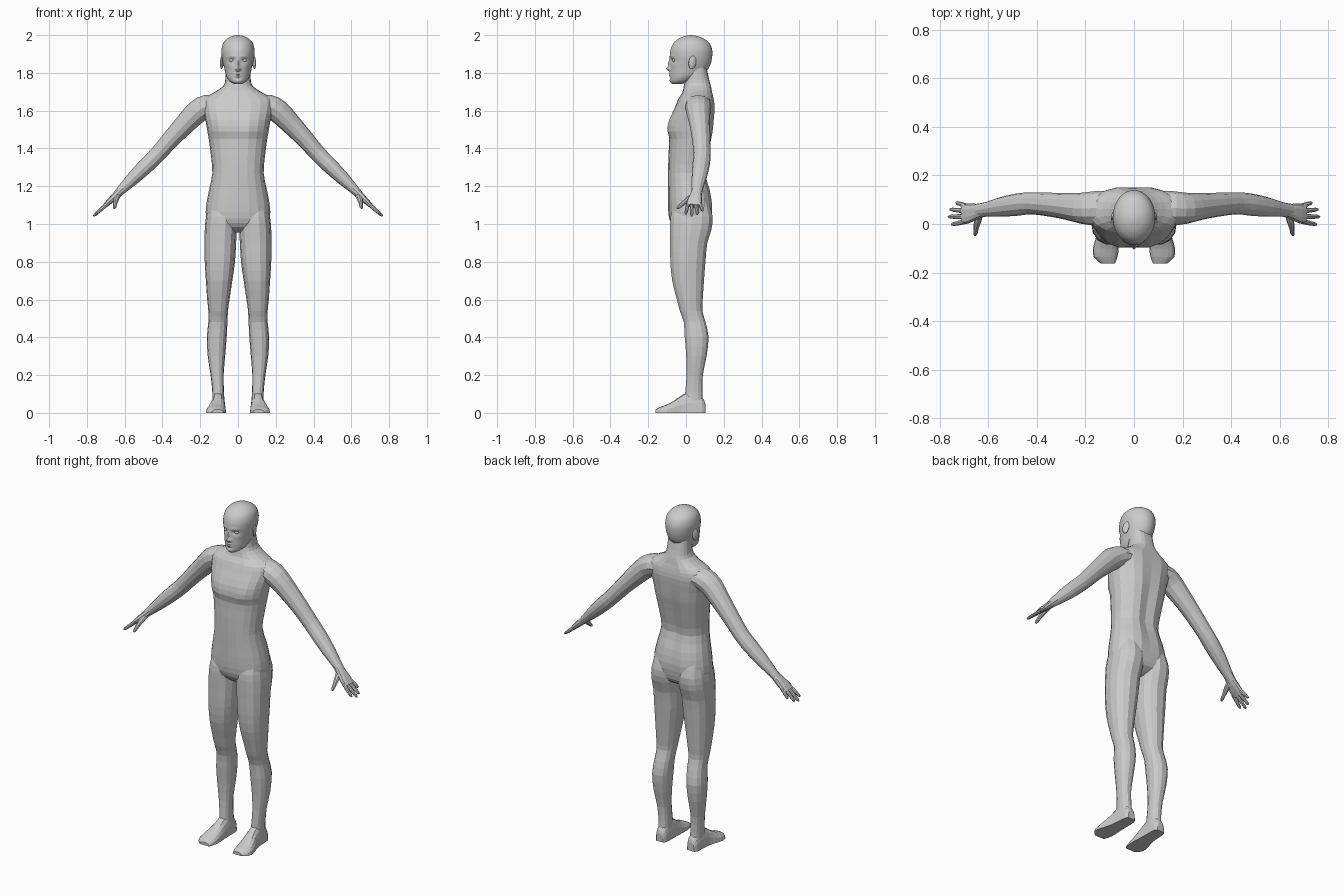
import bpy, bmesh
from math import sin, cos, pi, exp, copysign
from mathutils import Vector

if "Cube" in bpy.data.objects:
    bpy.data.objects.remove(bpy.data.objects["Cube"])


def refine(rows, steps):
    """Catmull-Rom subdivision of a table of section values."""
    out = []
    for i in range(len(rows) - 1):
        p0, p1, p2 = rows[max(i - 1, 0)], rows[i], rows[i + 1]
        p3 = rows[min(i + 2, len(rows) - 1)]
        for k in range(steps):
            t = k / steps
            out.append([0.5 * (2 * b + (c - a) * t + (2 * a - 5 * b + 4 * c - d) * t * t
                               + (3 * b - a - 3 * c + d) * t ** 3)
                        for a, b, c, d in zip(p0, p1, p2, p3)])
    return out + [list(rows[-1])]


def loft(name, rings, side=1):
    """Skin a list of point rings into a closed mesh; side=-1 mirrors it."""
    bm = bmesh.new()
    vs = [[bm.verts.new((side * p[0], p[1], p[2])) for p in r] for r in rings]
    n = len(vs[0])
    for a, b in zip(vs, vs[1:]):
        for i in range(n):
            bm.faces.new((a[i], a[(i + 1) % n], b[(i + 1) % n], b[i]))
    bm.faces.new(vs[0])
    bm.faces.new(vs[-1])
    bmesh.ops.recalc_face_normals(bm, faces=bm.faces)
    me = bpy.data.meshes.new(name)
    bm.to_mesh(me)
    bm.free()
    ob = bpy.data.objects.new(name, me)
    bpy.context.collection.objects.link(ob)
    return ob


def unit_ring(n, p=2.0):
    pts = []
    for i in range(n):
        c, s = cos(2 * pi * i / n), sin(2 * pi * i / n)
        pts.append((copysign(abs(c) ** (2 / p), c), copysign(abs(s) ** (2 / p), s)))
    return pts


def column(rows, n, p, shape=None):
    """Horizontal sections from rows of (z, x0, x1, y_front, y_back)."""
    rings = []
    for z, x0, x1, yf, yb in rows:
        ring = [Vector(((x0 + x1) / 2 + (x1 - x0) / 2 * c, (yf + yb) / 2 + (yb - yf) / 2 * s, z))
                for c, s in unit_ring(n, p)]
        rings.append([shape(v, s) for v, (c, s) in zip(ring, unit_ring(n, p))] if shape else ring)
    return rings


def tube(rows, n, p=2.0):
    """Sections along a path from rows of (x, y, z, radius_across, radius_thick)."""
    pts = [Vector(r[:3]) for r in rows]
    whole = (pts[-1] - pts[0]).normalized()
    ref = Vector((0, 1, 0)) if abs(whole.y) < 0.6 else Vector((1, 0, 0))
    rings = []
    for i, r in enumerate(rows):
        t = (pts[min(i + 1, len(pts) - 1)] - pts[max(i - 1, 0)]).normalized()
        u = (ref - t * t.dot(ref)).normalized()
        v = t.cross(u)
        rings.append([pts[i] + u * c * r[3] + v * s * r[4] for c, s in unit_ring(n, p)])
    return rings


def bump(x, z, x0, z0, sx, sz, amount):
    return amount * exp(-((x - x0) / sx) ** 2 - ((z - z0) / sz) ** 2)


# Torso and neck, with spine groove, breastbone groove and chest muscles
def torso_shape(v, s):
    if s > 0.3:
        v.y -= bump(v.x, v.z, 0, 1.35, 0.025, 0.3, 0.014)
    elif s < -0.3:
        v.y += bump(v.x, v.z, 0, 1.54, 0.02, 0.07, 0.008)
        for m in (-1, 1):
            v.y -= bump(v.x, v.z, 0.08 * m, 1.5, 0.05, 0.04, 0.004)
    return v


torso = [(.955, .06, -.03, .07), (.985, .13, -.07, .12), (1.03, .168, -.09, .137),
         (1.1, .168, -.095, .143), (1.18, .153, -.095, .13), (1.27, .136, -.095, .106),
         (1.36, .143, -.093, .12), (1.45, .155, -.09, .138), (1.49, .162, -.1, .146),
         (1.55, .172, -.094, .152), (1.62, .188, -.06, .156), (1.665, .182, -.04, .15),
         (1.695, .13, -.02, .142), (1.73, .078, -.012, .135), (1.77, .067, -.004, .123),
         (1.83, .064, 0, .11)]
body = loft("body", column(refine([(z, -w, w, f, b) for z, w, f, b in torso], 2), 20, 2.3, torso_shape))

# Legs: z, inner x, outer x, front y, back y
leg = [(1.12, .02, .15, -.06, .12), (1.04, .004, .169, -.084, .143), (.97, .006, .176, -.087, .137),
       (.9, .01, .177, -.086, .115), (.8, .016, .176, -.085, .105), (.7, .03, .17, -.075, .097),
       (.6, .045, .163, -.05, .09), (.54, .053, .157, -.034, .088), (.48, .056, .157, -.013, .105),
       (.4, .06, .165, -.008, .121), (.3, .068, .16, 0, .11), (.2, .076, .145, .002, .09),
       (.11, .074, .136, -.005, .088), (.04, .07, .136, -.01, .092)]

# Feet: y, centre x, half width, height
foot = [(.102, .103, .022, .05), (.085, .103, .034, .085), (.03, .104, .037, .115),
        (-.02, .106, .04, .095), (-.06, .111, .047, .067), (-.1, .116, .053, .045),
        (-.135, .117, .049, .032), (-.162, .108, .03, .018)]


def foot_rings():
    rings = []
    for y, xc, w, h in refine(foot, 2):
        arc = [(cos(pi * i / 8), max(0, sin(pi * i / 8))) for i in range(9)]
        rings.append([(xc + w * copysign(abs(c) ** .8, c), y, h * s ** .8) for c, s in arc])
    return rings


# Arms and hands: x, y, z, radius along y, radius across
arm = [(.10, .07, 1.63, .065, .05), (.16, .065, 1.625, .07, .06), (.215, .065, 1.595, .064, .062),
       (.28, .073, 1.53, .055, .055), (.35, .08, 1.455, .049, .048), (.425, .085, 1.37, .045, .043),
       (.48, .08, 1.315, .046, .042), (.55, .07, 1.247, .04, .036), (.61, .06, 1.188, .03, .026),
       (.645, .055, 1.153, .029, .02)]
palm = [(.625, .055, 1.172, .026, .02), (.655, .05, 1.143, .034, .019),
        (.682, .044, 1.118, .041, .016), (.705, .042, 1.096, .041, .012)]
fingers = [(.074, .088, .733, 1.07), (.053, .06, .758, 1.05), (.031, .03, .765, 1.042), (.011, -.002, .752, 1.053)]
thumb = [(.635, .045, 1.155, .016, .014), (.645, .01, 1.13, .015, .014), (.65, -.015, 1.11, .011, .011),
         (.653, -.038, 1.09, .009, .009), (.655, -.047, 1.082, .005, .005)]

parts = []
for side in (1, -1):
    parts += [loft("leg", column(refine(leg, 2), 14, 2.3), side),
              loft("foot", foot_rings(), side),
              loft("arm", tube(refine(arm, 2), 12), side),
              loft("palm", tube(palm, 10, 2.6), side),
              loft("thumb", tube(thumb, 8), side)]
    for y0, y1, x, z in fingers:
        a, b = Vector((.69, y0, 1.108)), Vector((x, y1, z))
        rows = [(*a.lerp(b, t), r, r) for t, r in ((0, .0105), (.5, .0098), (.88, .008), (1, .004))]
        parts.append(loft("finger", tube(rows, 8), side))

# Fuse limbs into one skin
bpy.context.view_layer.objects.active = body
for part in parts:
    mod = body.modifiers.new("fuse", 'BOOLEAN')
    mod.operation, mod.solver, mod.object = 'UNION', 'EXACT', part
    bpy.ops.object.modifier_apply(modifier=mod.name)
    bpy.data.objects.remove(part, do_unlink=True)

# Head: z, half width, front y, back y; face modelled with soft bumps
skull = [(1.742, .022, -.074, -.02), (1.755, .044, -.083, .03), (1.778, .06, -.084, .07),
         (1.8, .067, -.085, .1), (1.83, .074, -.084, .123), (1.86, .081, -.083, .134),
         (1.89, .086, -.085, .139), (1.925, .087, -.081, .138), (1.96, .077, -.064, .122),
         (1.984, .053, -.034, .09), (1.996, .026, -.002, .056), (2.0, .005, .02, .032)]
face = [(0, 1.822, .010, .011, .02), (0, 1.85, .008, .02, .012), (0, 1.797, .017, .004, .006),
        (0, 1.785, .015, .004, .006), (0, 1.774, .02, .005, -.003), (0, 1.757, .016, .008, .003)]
for m in (-1, 1):
    face += [(.033 * m, 1.867, .015, .010, -.011), (.03 * m, 1.887, .02, .007, .004),
             (.013 * m, 1.819, .006, .007, .007), (.05 * m, 1.838, .015, .014, .004)]
rings = []
for z, w, yf, yb in refine(skull, 5):
    ring = []
    for i in range(56):
        t = 2 * pi * i / 56 - pi
        a = t - 0.5 * sin(t)
        x, y = w * sin(a), (yf + yb) / 2 - (yb - yf) / 2 * cos(a)
        if cos(a) > 0:
            y -= cos(a) * sum(bump(x, z, *f) for f in face)
        ring.append((x, y, z))
    rings.append(ring)
head = loft("head", rings)


# Ears and eyes
def ball(name, loc, size, tilt=(0, 0, 0)):
    bpy.ops.mesh.primitive_uv_sphere_add(segments=16, ring_count=10, radius=1, location=loc, rotation=tilt)
    ob = bpy.context.object
    ob.name, ob.scale = name, size
    return ob


smooth = [head]
for m in (-1, 1):
    smooth.append(ball("ear", (.086 * m, .034, 1.855), (.008, .021, .035), (-.15, 0, .3 * m)))
    smooth.append(ball("eye", (.033 * m, -.06, 1.866), (.014, .012, .01)))

bpy.ops.object.select_all(action='DESELECT')
for ob in smooth:
    ob.select_set(True)
bpy.context.view_layer.objects.active = head
bpy.ops.object.shade_smooth_by_angle(angle=0.6)
